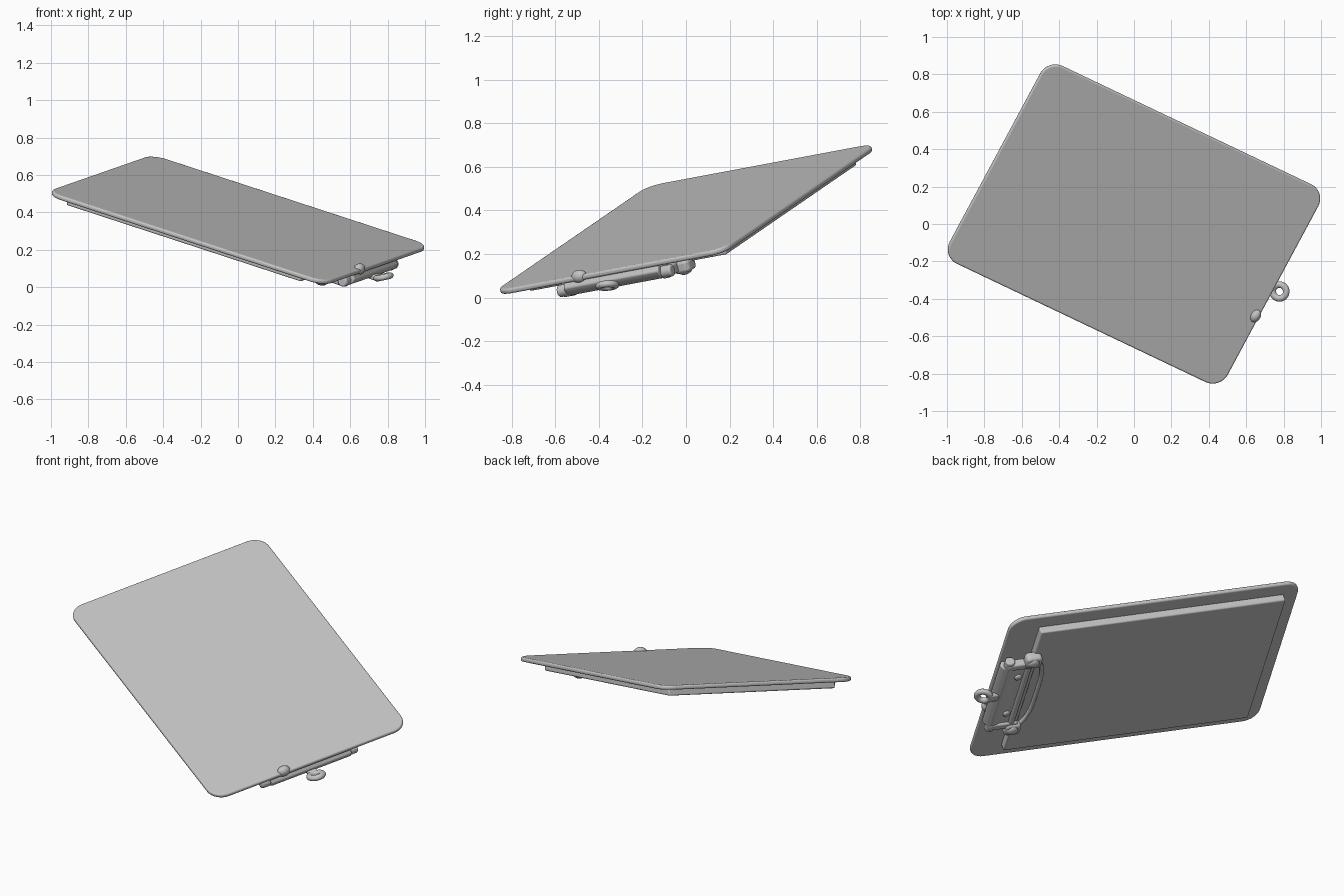
import bpy, bmesh, math
from mathutils import Matrix, Vector

if "Cube" in bpy.data.objects:
    bpy.data.objects.remove(bpy.data.objects["Cube"], do_unlink=True)

# Tilted frame: x runs to the clip end, y across the board, z out of its plain face
u = Vector((0.866, -0.412, -0.283)).normalized()
v = Vector((0.473, 0.867, 0.161))
v = (v - u * v.dot(u)).normalized()
n = u.cross(v)
FRAME = Matrix.Translation((0, 0, 0.347)) @ Matrix((u, v, n)).transposed().to_4x4()

grey = bpy.data.materials.new("plain_grey")
grey.use_nodes = True
grey.diffuse_color = (0.55, 0.55, 0.55, 1)
grey.node_tree.nodes["Principled BSDF"].inputs["Base Color"].default_value = grey.diffuse_color
parts = []


def finish(name, bm, bevel=0.0, segments=3):
    """Turn a local-space bmesh into a smooth shaded part in the tilted frame."""
    bmesh.ops.recalc_face_normals(bm, faces=bm.faces)
    mesh = bpy.data.meshes.new(name)
    bm.to_mesh(mesh)
    bm.free()
    mesh.transform(FRAME)
    mesh.materials.append(grey)
    ob = bpy.data.objects.new(name, mesh)
    bpy.context.collection.objects.link(ob)
    if bevel:
        mod = ob.modifiers.new("soft_edges", "BEVEL")
        mod.width, mod.segments = bevel, segments
        mod.limit_method, mod.angle_limit = "ANGLE", math.radians(40)
    bpy.ops.object.select_all(action="DESELECT")
    ob.select_set(True)
    bpy.context.view_layer.objects.active = ob
    bpy.ops.object.shade_smooth_by_angle(angle=math.radians(40))
    parts.append(ob)
    return ob


def slab(name, center, size, corner=0.0, bevel=0.005):
    """Box with rounded plan corners and softened rims."""
    bm = bmesh.new()
    bmesh.ops.create_cube(bm, size=1, matrix=Matrix.Translation(center) @ Matrix.Diagonal((*size, 1)))
    if corner:
        upright = [e for e in bm.edges if abs(e.verts[0].co.z - e.verts[1].co.z) > size[2] / 2]
        bmesh.ops.bevel(bm, geom=upright, offset=corner, segments=8, profile=0.5, affect="EDGES")
    return finish(name, bm, bevel)


def rod(name, center, radius, length):
    """Cylinder lying across the board."""
    bm = bmesh.new()
    bmesh.ops.create_cone(bm, cap_ends=True, segments=24, radius1=radius, radius2=radius, depth=length,
                          matrix=Matrix.Translation(center) @ Matrix.Rotation(math.pi / 2, 4, "X"))
    return finish(name, bm, radius * 0.3)


def ball(name, center, size):
    bm = bmesh.new()
    bmesh.ops.create_uvsphere(bm, u_segments=20, v_segments=12, radius=1,
                              matrix=Matrix.Translation(center) @ Matrix.Diagonal((*size, 1)))
    return finish(name, bm)


def tube(name, path, radius, closed=False, squash=1.0):
    """Round tube swept along a path of points."""
    bm = bmesh.new()
    rings, count, sides = [], len(path), 12
    for i, p in enumerate(path):
        a = path[(i - 1) % count] if closed or i else p
        b = path[(i + 1) % count] if closed or i < count - 1 else p
        t = (b - a).normalized()
        side = t.cross(Vector((0, 0, 1))).normalized()
        up = side.cross(t)
        rings.append([bm.verts.new(p + radius * (side * math.cos(k * math.tau / sides)
                      + up * squash * math.sin(k * math.tau / sides))) for k in range(sides)])
    for i in range(count if closed else count - 1):
        r, s = rings[i], rings[(i + 1) % count]
        for k in range(sides):
            j = (k + 1) % sides
            bm.faces.new((r[k], r[j], s[j], s[k]))
    if not closed:
        bm.faces.new(rings[0])
        bm.faces.new(rings[-1])
    return finish(name, bm)


# Board and the pad of paper held on its underside
slab("board", (0, 0, 0), (1.716, 1.214, 0.025), 0.09, 0.009)
slab("paper_pad", (-0.045, 0, -0.032), (1.45, 1.04, 0.046), 0.0, 0.008)

# Clip plate: bent profile pulled across the board
profile = [(0.66, -0.055), (0.845, -0.010), (0.862, -0.035), (0.850, -0.062), (0.825, -0.078),
           (0.795, -0.078), (0.770, -0.068), (0.66, -0.068)]
bm = bmesh.new()
face = bm.faces.new([bm.verts.new((x, -0.25, z)) for x, z in profile])
grown = bmesh.ops.extrude_face_region(bm, geom=[face])["geom"]
bmesh.ops.translate(bm, vec=(0, 0.5, 0), verts=[g for g in grown if isinstance(g, bmesh.types.BMVert)])
finish("clip_plate", bm, 0.006)

# Roll, raised rims and end lugs of the clip
rod("clip_roll", (0.815, 0, -0.052), 0.028, 0.60)
rod("clip_hinge", (0.70, 0, -0.066), 0.018, 0.62)
for side, label in ((1, "left"), (-1, "right")):
    slab(f"clip_arm_{label}", (0.745, side * 0.262, -0.058), (0.17, 0.045, 0.05), 0.015, 0.01)
    slab(f"clip_lug_{label}", (0.685, side * 0.295, -0.065), (0.095, 0.085, 0.06), 0.025, 0.015)
    ball(f"clip_knob_{label}", (0.69, side * 0.295, -0.085), (0.038, 0.035, 0.024))
    ball(f"rivet_{label}", (0.745, side * 0.16, -0.070), (0.022, 0.022, 0.012))

# Pressing wire running from lug to lug
wire = [Vector((0.65 - 0.05 * (1 - abs(t) ** 4), 0.28 * t, -0.066)) for t in (i / 12 - 1 for i in range(25))]
tube("pressing_wire", wire, 0.012)

# Hanging loop, tipped up at its outer end, with its neck
tip = Matrix.Translation((0.908, 0, -0.048)) @ Matrix.Rotation(-0.45, 4, "Y")
loop = [tip @ Vector((0.037 * math.cos(i * math.tau / 32), 0.037 * math.sin(i * math.tau / 32), 0))
        for i in range(32)]
tube("hanging_loop", loop, 0.018, closed=True, squash=0.9)
slab("loop_neck", (0.855, 0, -0.062), (0.06, 0.055, 0.03), 0.0, 0.01)

# Small catch showing over the board edge
ball("edge_catch", (0.838, -0.165, 0.004), (0.028, 0.038, 0.03))

# Rest the lowest point on the ground
low = min(vert.co.z for ob in parts for vert in ob.data.vertices)
for ob in parts:
    ob.data.transform(Matrix.Translation((0, 0, -low)))
